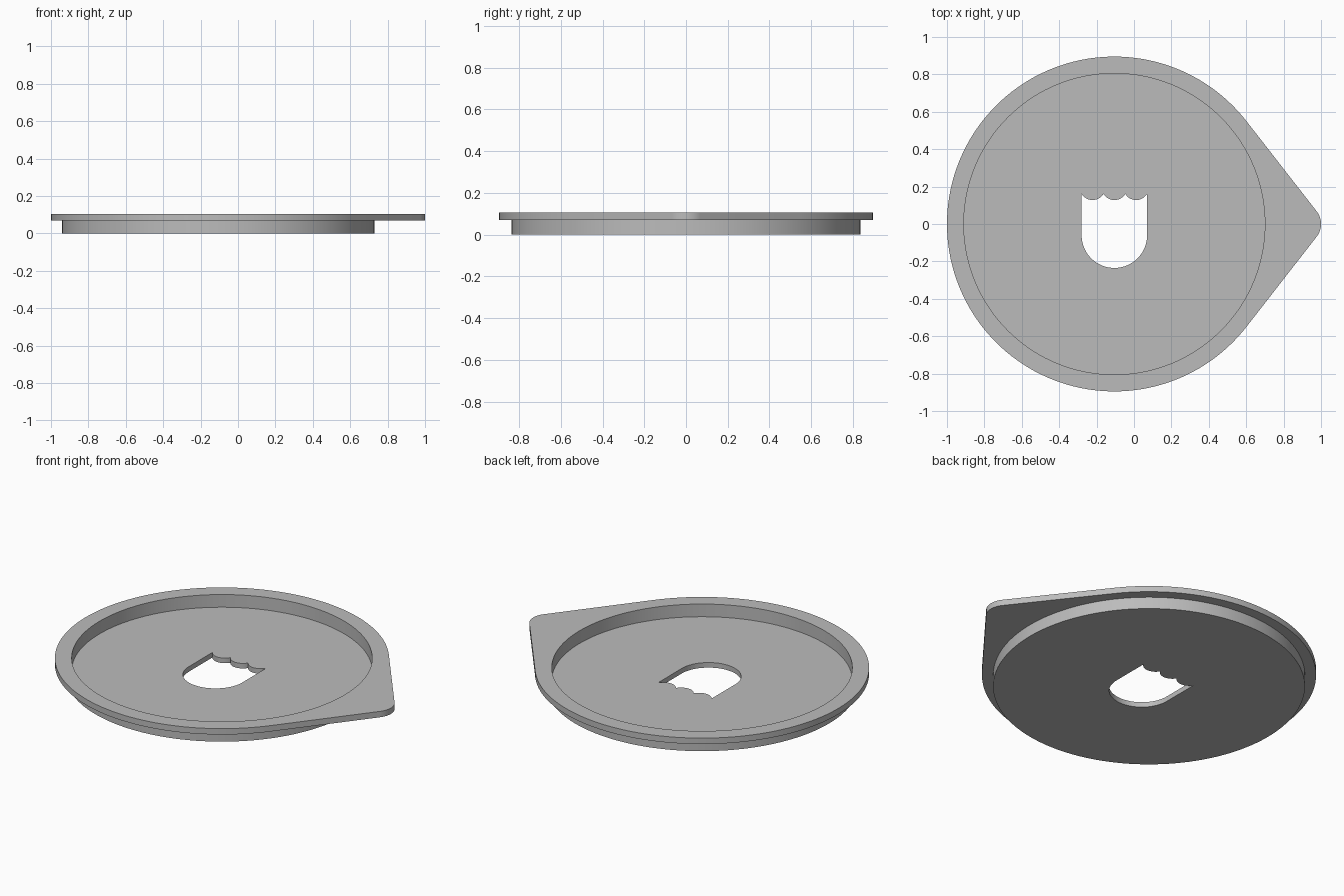
import bpy, bmesh
from math import pi, sin, cos, acos, atan2, hypot

cube = bpy.data.objects.get("Cube")
if cube:
    bpy.data.objects.remove(cube, do_unlink=True)

CX = -0.105                     # centre of the round body
R_RIM, R_WALL, R_CAVITY = 0.895, 0.835, 0.805
Z_FLOOR, Z_FLANGE, Z_TOP = 0.03, 0.07, 0.105
R_TIP = 0.11                    # rounded end of the pull tab


def arc(cx, cy, r, a0, a1, n):
    return [(cx + r * cos(a0 + (a1 - a0) * i / n),
             cy + r * sin(a0 + (a1 - a0) * i / n)) for i in range(n + 1)]


def circle(r):
    return arc(CX, 0, r, 0, 2 * pi, 144)[:-1]


def rim_outline():
    # Round rim joined to the tab tip by tangent lines
    tip_x = 1 - R_TIP
    t = acos((R_RIM - R_TIP) / (tip_x - CX))
    return arc(CX, 0, R_RIM, t, 2 * pi - t, 120) + arc(tip_x, 0, R_TIP, -t, t, 16)


def hole_outline():
    # Straight sides, round bottom, three scallops along the top
    half, top, sag = 0.175, 0.161, 0.033
    pts = arc(CX, -0.06, half, pi, 2 * pi, 40)
    c = half / 3
    r = (c * c + sag * sag) / (2 * sag)
    rise = r - sag
    a = atan2(rise, c)
    for i in (1, 0, -1):
        pts += arc(CX + 2 * c * i, top + rise, r, -a, -pi + a, 12)[(i < 1):]
    return pts


bm = bmesh.new()


def loop(points, z):
    vs = [bm.verts.new((x, y, z)) for x, y in points]
    return vs, [bm.edges.new((v, vs[(i + 1) % len(vs)])) for i, v in enumerate(vs)]


def wall(a, b):
    va, vb = a[0], b[0]
    for i in range(len(va)):
        j = (i + 1) % len(va)
        bm.faces.new((va[i], va[j], vb[j], vb[i]))


def flat(outer, inner):
    bmesh.ops.triangle_fill(bm, edges=outer[1] + inner[1], use_beauty=True)


base, neck = loop(circle(R_WALL), 0), loop(circle(R_WALL), Z_FLANGE)
rim_low, rim_top = loop(rim_outline(), Z_FLANGE), loop(rim_outline(), Z_TOP)
lip, floor = loop(circle(R_CAVITY), Z_TOP), loop(circle(R_CAVITY), Z_FLOOR)
hole_low, hole_top = loop(hole_outline(), 0), loop(hole_outline(), Z_FLOOR)

for a, b in ((base, hole_low), (rim_low, neck), (rim_top, lip), (floor, hole_top)):
    flat(a, b)
for a, b in ((base, neck), (rim_low, rim_top), (lip, floor), (hole_low, hole_top)):
    wall(a, b)
bmesh.ops.recalc_face_normals(bm, faces=bm.faces[:])

mesh = bpy.data.meshes.new("lid")
bm.to_mesh(mesh)
bm.free()
lid = bpy.data.objects.new("lid", mesh)
bpy.context.collection.objects.link(lid)

# Plain grey
grey = (0.5, 0.5, 0.5, 1)
mat = bpy.data.materials.new("plain grey")
mat.use_nodes = True
mat.diffuse_color = grey
mat.node_tree.nodes["Principled BSDF"].inputs["Base Color"].default_value = grey
mesh.materials.append(mat)

bpy.ops.object.select_all(action='DESELECT')
lid.select_set(True)
bpy.context.view_layer.objects.active = lid
bpy.ops.object.shade_smooth_by_angle(angle=pi / 6)
